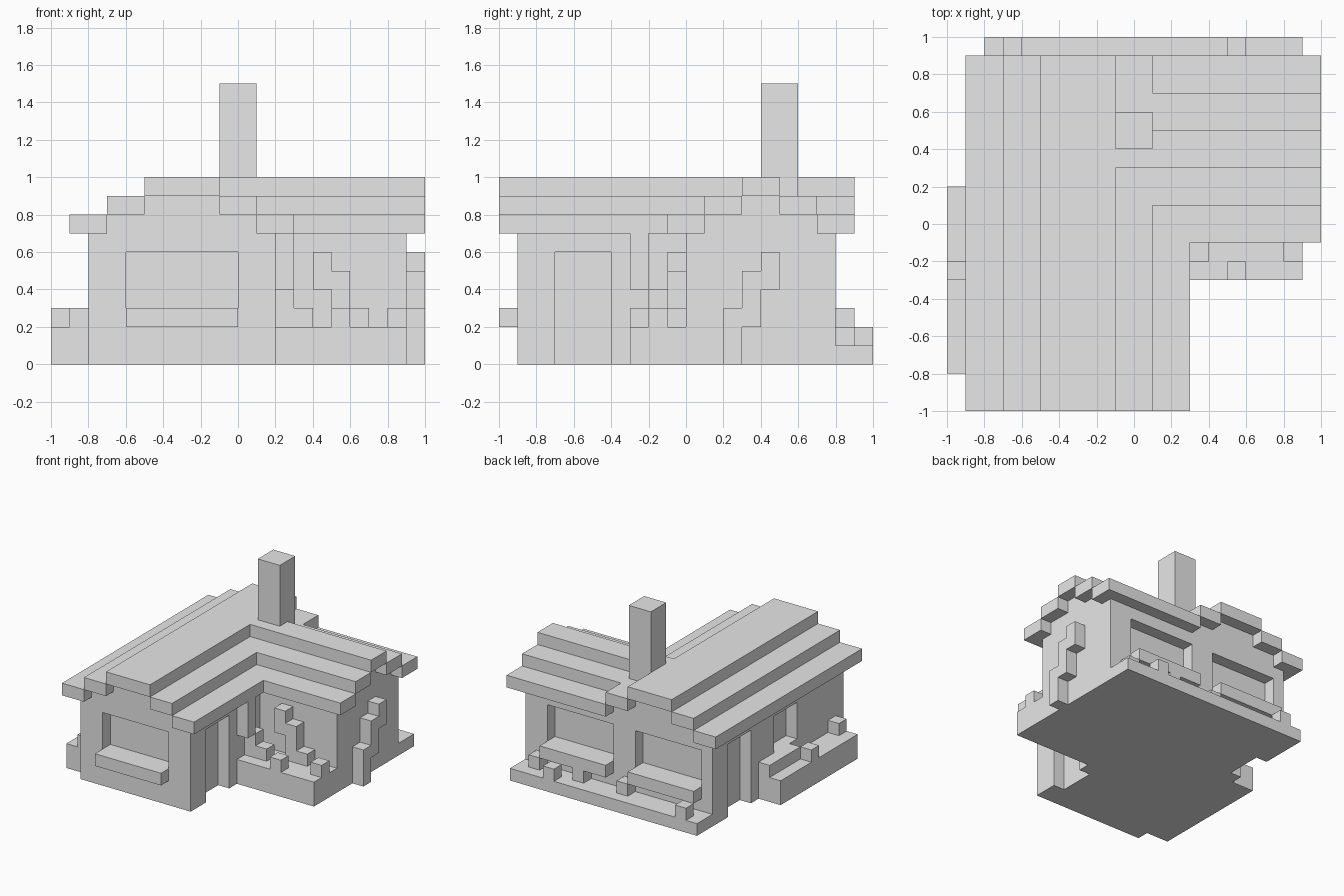
import bpy, bmesh

U = 0.1  # one block

old = bpy.data.objects.get("Cube")
if old:
    bpy.data.objects.remove(old, do_unlink=True)

grey = bpy.data.materials.new("plain_grey")
grey.use_nodes = True
grey.diffuse_color = (0.8, 0.8, 0.8, 1)
grey.node_tree.nodes["Principled BSDF"].inputs["Base Color"].default_value = (0.8, 0.8, 0.8, 1)


def prism(name, outline, z0, z1):
    """Extrude an outline, given in blocks, from z0 to z1."""
    bm = bmesh.new()
    base = bm.faces.new([bm.verts.new((x * U, y * U, z0 * U)) for x, y in outline])
    ext = bmesh.ops.extrude_face_region(bm, geom=[base])
    top = [v for v in ext["geom"] if isinstance(v, bmesh.types.BMVert)]
    bmesh.ops.translate(bm, vec=(0, 0, (z1 - z0) * U), verts=top)
    bmesh.ops.recalc_face_normals(bm, faces=bm.faces)
    mesh = bpy.data.meshes.new(name)
    bm.to_mesh(mesh)
    bm.free()
    mesh.materials.append(grey)
    ob = bpy.data.objects.new(name, mesh)
    bpy.context.scene.collection.objects.link(ob)
    return ob


def box(name, x, y, z):
    return prism(name, [(x[0], y[0]), (x[1], y[0]), (x[1], y[1]), (x[0], y[1])], *z)


# L-shaped walls
walls = prism("walls", [(-8, -9), (2, -9), (2, 0), (9, 0), (9, 8), (-8, 8)], 0, 7)

# Door and window recesses, one block deep
WINDOW, DOOR = (3, 6), (-1, 6)
recesses = [
    ("front_window", (-6, 0), (-10, -8), WINDOW),
    ("back_window_left", (1, 7), (7, 9), WINDOW),
    ("back_window_right", (-7, -1), (7, 9), WINDOW),
    ("side_window", (-9, -7), (-3, 0), WINDOW),
    ("porch_door", (1, 3), (-7, -4), DOOR),
    ("side_door", (-9, -7), (3, 6), DOOR),
]
for name, x, y, z in recesses:
    cutter = box(name + "_cutter", x, y, z)
    cutter.hide_render = True
    cutter.hide_viewport = True
    cut = walls.modifiers.new(name, "BOOLEAN")
    cut.operation = "DIFFERENCE"
    cut.solver = "EXACT"
    cut.object = cutter

# Window boxes
box("front_window_box", (-6, 0), (-10, -9), (2, 3))
box("back_window_box_left", (1, 7), (8, 9), (2, 3))
box("back_window_box_right", (-7, -1), (8, 9), (2, 3))

# Gable walls filling the space under the stepped roof
for i in range(2):
    box(f"main_gable_{i}", (-7 + 2 * i, 1 - 2 * i), (-9, 8), (7 + i, 8 + i))
    box(f"wing_gable_{i}", (-3, 9), (1 + 2 * i, 7 - 2 * i), (7 + i, 8 + i))

# Stepped roof: main ridge along y, wing ridge along x
box("main_ridge", (-5, -1), (-10, 9), (9, 10))
box("wing_ridge", (-1, 10), (3, 5), (9, 10))
for i in range(2):
    z = (7 + i, 8 + i)
    valley = 1 - 2 * i
    box(f"main_outer_step_{i}", (-9 + 2 * i, -7 + 2 * i), (-10, 9), z)
    box(f"main_inner_step_{i}", (valley, valley + 2), (-10, 1 + 2 * i), z)
    box(f"wing_front_step_{i}", (valley, 10), (-1 + 2 * i, 1 + 2 * i), z)
    box(f"wing_back_step_{i}", (valley, 10), (7 - 2 * i, 9 - 2 * i), z)
box("back_gable_step", (-1, 1), (5, 9), (8, 9))
box("chimney", (-1, 1), (4, 6), (8, 15))

# Planter beds
box("porch_planter", (2, 9), (-3, 0), (0, 2))
box("side_planter", (-10, -8), (-8, 2), (0, 2))
box("back_planter", (-8, 9), (8, 10), (0, 1))

# Climbing vines
box("porch_vine_hanging", (2, 3), (-3, -2), (4, 7))
box("porch_vine_low", (2, 3), (-2, -1), (2, 4))
box("wall_vine_top", (4, 5), (-1, 0), (4, 6))
box("wall_vine_low", (5, 6), (-1, 0), (2, 5))
for i, (z0, z1) in enumerate([(0, 3), (2, 5), (4, 6)]):
    box(f"gable_vine_{i}", (9, 10), (2 + i, 3 + i), (z0, z1))

# Single plants on the beds
plants = [(3, -2, 2), (5, -3, 2), (6, -1, 2), (8, -2, 2),
          (-10, -3, 2), (-9, -8, 2),
          (5, 9, 1), (-7, 9, 1), (7, 8, 1), (3, 8, 1), (-1, 8, 1)]
for i, (x, y, z) in enumerate(plants):
    box(f"plant_{i}", (x, x + 1), (y, y + 1), (z, z + 1))
box("side_hedge", (-9, -8), (-2, 2), (2, 3))
